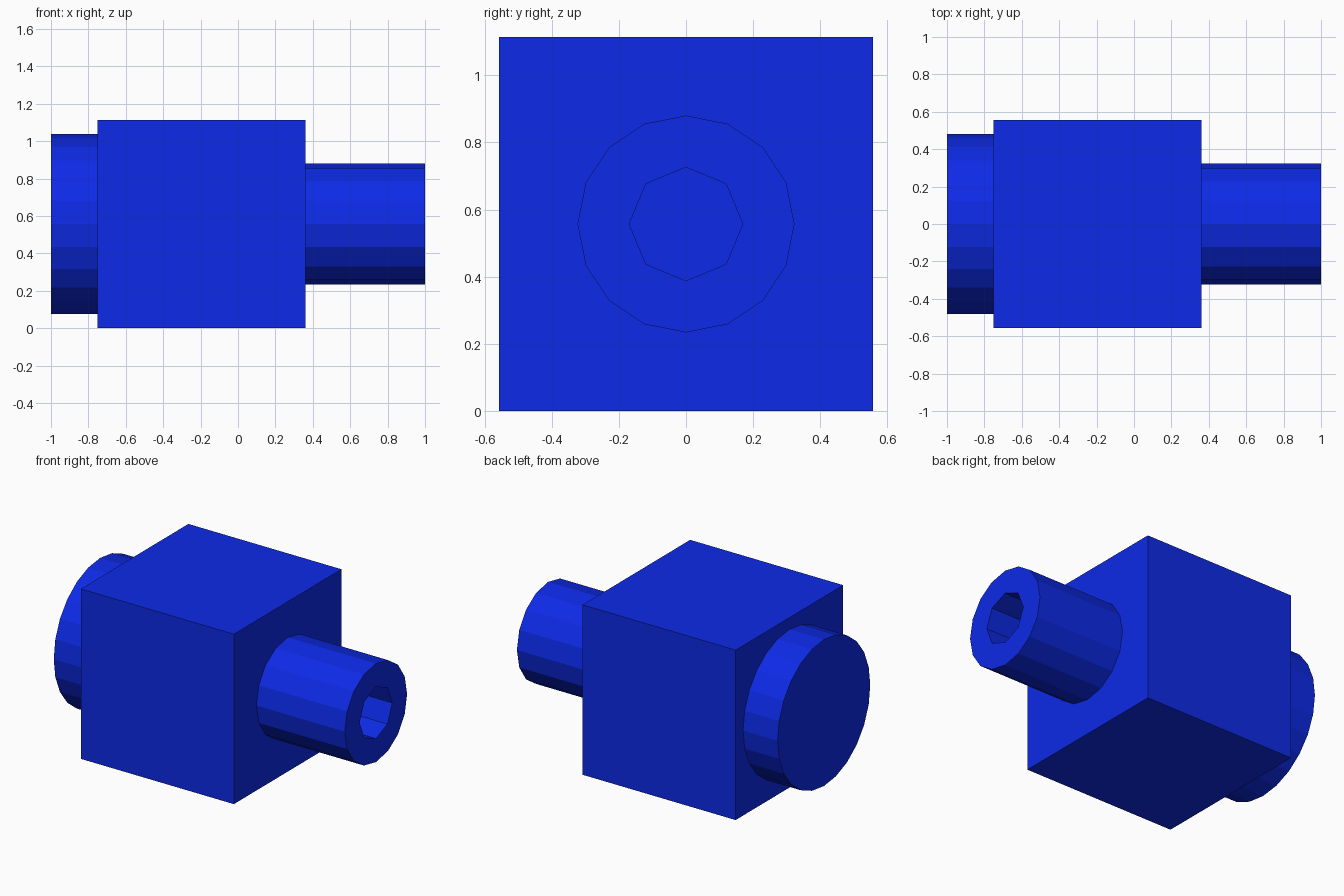
import bpy, bmesh, math
from mathutils import Matrix, Vector

if "Cube" in bpy.data.objects:
    bpy.data.objects.remove(bpy.data.objects["Cube"])

blue = bpy.data.materials.new("blue")
blue.diffuse_color = (0.004, 0.023, 0.8, 1)
blue.use_nodes = True
blue.node_tree.nodes["Principled BSDF"].inputs["Base Color"].default_value = blue.diffuse_color

MID_Z = 0.557
BOX_L, BOX_R = -0.75, 0.36


def finish(name, bm):
    mesh = bpy.data.meshes.new(name)
    bm.to_mesh(mesh)
    bm.free()
    mesh.materials.append(blue)
    obj = bpy.data.objects.new(name, mesh)
    bpy.context.collection.objects.link(obj)
    return obj


def x_cylinder(name, x0, x1, radius, sides):
    """Flat-faceted cylinder lying along x, with a corner at the top."""
    bm = bmesh.new()
    place = Matrix.Translation(((x0 + x1) / 2, 0, MID_Z)) @ Matrix.Rotation(math.pi / 2, 4, 'Y')
    bmesh.ops.create_cone(bm, cap_ends=True, segments=sides, radius1=radius,
                          radius2=radius, depth=x1 - x0, matrix=place)
    return finish(name, bm)


# Cube body
bm = bmesh.new()
bmesh.ops.create_cube(bm, size=1)
bmesh.ops.scale(bm, vec=(BOX_R - BOX_L, 2 * MID_Z, 2 * MID_Z), verts=bm.verts)
bmesh.ops.translate(bm, vec=Vector(((BOX_L + BOX_R) / 2, 0, MID_Z)), verts=bm.verts)
finish("body", bm)

# Round plate on the left
x_cylinder("end_disc", -1.0, BOX_L, 0.48, 24)

# Barrel on the right with an eight-sided bore
barrel = x_cylinder("barrel", BOX_R, 1.0, 0.323, 16)
bore = x_cylinder("bore_cutter", BOX_R - 0.1, 1.1, 0.169, 8)
bore.hide_render = True
bore.hide_viewport = True
cut = barrel.modifiers.new("bore", 'BOOLEAN')
cut.operation = 'DIFFERENCE'
cut.solver = 'EXACT'
cut.object = bore
